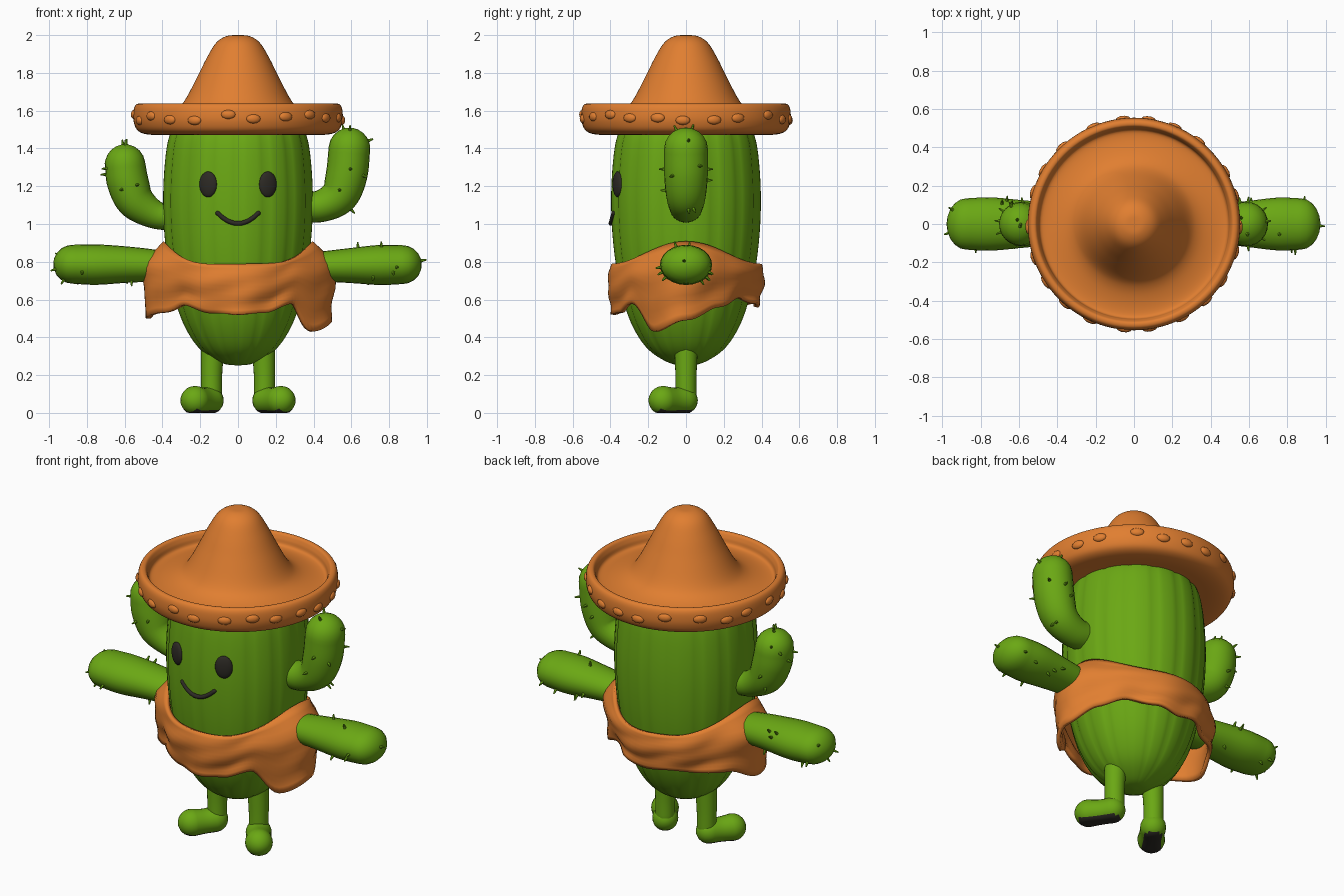
import bpy, bmesh, math, random
from mathutils import Vector, Matrix

random.seed(4)
cube = bpy.data.objects.get("Cube")
if cube:
    bpy.data.objects.remove(cube, do_unlink=True)


def material(name, rgb):
    m = bpy.data.materials.new(name)
    m.use_nodes = True
    m.diffuse_color = (*rgb, 1)
    bsdf = next(n for n in m.node_tree.nodes if n.type == 'BSDF_PRINCIPLED')
    bsdf.inputs["Base Color"].default_value = (*rgb, 1)
    bsdf.inputs["Roughness"].default_value = 0.8
    return m


GREEN = material("cactus green", (0.145, 0.39, 0.007))
ORANGE = material("clay orange", (0.75, 0.21, 0.03))
DARK = material("charcoal", (0.026, 0.023, 0.018))


def finish(bm, name, *mats, angle=50):
    bmesh.ops.recalc_face_normals(bm, faces=bm.faces)
    me = bpy.data.meshes.new(name)
    bm.to_mesh(me)
    bm.free()
    ob = bpy.data.objects.new(name, me)
    bpy.context.collection.objects.link(ob)
    for m in mats:
        me.materials.append(m)
    bpy.ops.object.select_all(action='DESELECT')
    ob.select_set(True)
    bpy.context.view_layer.objects.active = ob
    bpy.ops.object.shade_smooth_by_angle(angle=math.radians(angle))
    return ob


def spline(pts, steps=6):
    """Catmull-Rom samples through the given points."""
    v = [Vector(p) for p in pts]
    v = [2 * v[0] - v[1]] + v + [2 * v[-1] - v[-2]]
    out = []
    for a, b, c, d in zip(v, v[1:], v[2:], v[3:]):
        for i in range(steps):
            t = i / steps
            out.append(0.5 * (2 * b + (c - a) * t + (2 * a - 5 * b + 4 * c - d) * t * t
                              + (3 * b - a - 3 * c + d) * t ** 3))
    return out + [v[-2]]


def skin(bm, rings):
    """Join closed rings of points with quads."""
    vs = [[bm.verts.new(p) for p in ring] for ring in rings]
    n = len(vs[0])
    for a, b in zip(vs, vs[1:]):
        for i in range(n):
            j = (i + 1) % n
            bm.faces.new((a[i], a[j], b[j], b[i]))
    return vs


def lathe(name, profile, mat, ribs=0, depth=0, n=96, steps=5):
    bm = bmesh.new()
    rings = []
    for r, z in spline(profile, steps):
        ring = []
        for i in range(n):
            a = math.tau * i / n
            k = 1 - depth * (1 - abs(math.sin(ribs * a / 2))) ** 3
            ring.append((max(r, 0) * k * math.cos(a), max(r, 0) * k * math.sin(a), z))
        rings.append(ring)
    skin(bm, rings)
    bmesh.ops.remove_doubles(bm, verts=bm.verts, dist=0.0005)
    return finish(bm, name, mat)


def tube(path, side=(0, 1, 0), wide=1.0, n=24):
    """Round-ended tube along (x, y, z, radius) points."""
    side = Vector(side).normalized()
    s = spline(path)
    pos, rad = [p.xyz for p in s], [p.w for p in s]
    tan = [(pos[min(i + 1, len(s) - 1)] - pos[max(i - 1, 0)]).normalized() for i in range(len(s))]
    sections = list(zip(pos, rad, tan))
    arcs = [math.radians(d) for d in (18, 36, 54, 72, 85)]
    head = [(pos[0] - tan[0] * rad[0] * math.sin(a), rad[0] * math.cos(a), tan[0]) for a in reversed(arcs)]
    tail = [(pos[-1] + tan[-1] * rad[-1] * math.sin(a), rad[-1] * math.cos(a), tan[-1]) for a in arcs]
    bm = bmesh.new()
    rings = []
    for p, r, t in head + sections + tail:
        up = t.cross(side)
        rings.append([p + r * (side * wide * math.cos(math.tau * i / n) + up * math.sin(math.tau * i / n))
                      for i in range(n)])
    vs = skin(bm, rings)
    bm.faces.new(vs[0])
    bm.faces.new(vs[-1])
    return bm


# Ribbed body
body = lathe("body", [(0, .25), (.09, .265), (.2, .335), (.28, .45), (.335, .6), (.375, .8), (.395, 1.0),
                      (.397, 1.2), (.38, 1.4), (.35, 1.5), (.3, 1.56)], GREEN, ribs=16, depth=.022)

# Hat with rolled brim and tall crown
hat = lathe("hat", [(0, 1.5), (.3, 1.485), (.45, 1.472), (.525, 1.49), (.552, 1.54), (.553, 1.6), (.54, 1.632),
                    (.515, 1.635), (.5, 1.61), (.485, 1.575), (.42, 1.575), (.34, 1.6), (.285, 1.65),
                    (.22, 1.77), (.165, 1.88), (.115, 1.96), (.06, 1.995), (0, 2.0)], ORANGE)
bm = bmesh.new()
for i in range(22):
    a = math.tau * (i + random.uniform(-.2, .2)) / 22
    place = (Matrix.Rotation(a, 4, 'Z') @ Matrix.Translation((.55, 0, 1.565 + random.uniform(-.02, .02)))
             @ Matrix.Diagonal((.018, .04, .025, 1)))
    bmesh.ops.create_icosphere(bm, subdivisions=2, radius=1, matrix=place)
finish(bm, "brim_bumps", ORANGE)

# Arms
arms = []
for name, wide, path in (
    ("upper_arm_left", 1.05, [(.33, 0, 1.09, .08), (.44, 0, 1.095, .085), (.535, 0, 1.15, .1),
                              (.575, 0, 1.26, .11), (.59, 0, 1.4, .11)]),
    ("upper_arm_right", 1.05, [(-.33, 0, 1.03, .065), (-.44, 0, 1.05, .075), (-.54, 0, 1.12, .1),
                               (-.583, 0, 1.22, .11), (-.598, 0, 1.315, .107)]),
    ("lower_arm_left", 1.3, [(.33, 0, .77, .07), (.45, 0, .775, .08), (.6, 0, .78, .093),
                             (.75, 0, .783, .106), (.87, 0, .785, .103)]),
    ("lower_arm_right", 1.3, [(-.33, 0, .77, .07), (-.45, 0, .78, .085), (-.6, 0, .785, .097),
                              (-.75, 0, .785, .107), (-.875, 0, .787, .103)]),
):
    arms.append(finish(tube(path, wide=wide), name, GREEN))

# Thorns scattered on the outer arms
bm = bmesh.new()
for arm in arms:
    outer = [f for f in arm.data.polygons if abs(f.center.x) > .53]
    for f in random.sample(outer, 11):
        turn = f.normal.to_track_quat('Z', 'Y').to_matrix().to_4x4()
        bmesh.ops.create_cone(bm, cap_ends=True, segments=6, radius1=.011, radius2=.004, depth=.04,
                              matrix=Matrix.Translation(f.center + f.normal * .008) @ turn)
finish(bm, "thorns", GREEN)

# Legs and splayed feet with dark flat soles
for side, s in (("left", 1), ("right", -1)):
    finish(tube([(s * .135, 0, .34, .062), (s * .14, 0, .2, .056), (s * .14, 0, .09, .055)]),
           "leg_" + side, GREEN)
    bm = tube([(s * .147, -.01, .066, .072), (s * .185, -.065, .064, .07), (s * .227, -.122, .066, .077)],
              side=(.12, s * .085, 0), wide=1.0)
    for v in bm.verts:
        v.co.z = max(v.co.z, .004 if v.co.z > .004 else 0)
    for f in bm.faces:
        f.material_index = int(f.calc_center_median().z < .014)
    finish(bm, "foot_" + side, GREEN, DARK)

# Draped shawl: top edge lifts over the arms, ragged hem, bulging sleeve flaps
HEM = [.49, .56, .61, .58, .56, .58, .56, .57, .5, .53, .57, .53, .52, .53, .58, .43]
N, ROWS = 128, 12
rings = []
for row in range(ROWS + 1):
    t = row / ROWS
    ring = []
    for i in range(N):
        a = math.tau * i / N
        h = i / N * len(HEM)
        k = int(h)
        f = h - k
        f = f * f * (3 - 2 * f)
        low = HEM[k] * (1 - f) + HEM[(k + 1) % len(HEM)] * f
        c = abs(math.cos(a))
        high = .785 + .115 * c ** 4
        r = .387 + .018 * math.sin(math.pi * min(t * 1.3, 1)) - .008 * t
        r += .1 * c ** 8 * min(1, t * 3.5)
        r += .01 * t * math.sin(9 * a + 3 * t) + .004 * math.sin(5 * a + 14 * t)
        ring.append((r * math.cos(a), r * math.sin(a), high + (low - high) * t))
    rings.append(ring)
bm = bmesh.new()
skin(bm, rings)
shawl = finish(bm, "shawl", ORANGE, angle=70)
thick = shawl.modifiers.new("thickness", 'SOLIDIFY')
thick.thickness = .024
thick.offset = 0

# Eyes
for side, s in (("left", 1), ("right", -1)):
    bm = bmesh.new()
    place = (Matrix.Translation((s * .158, -.362, 1.21)) @ Matrix.Rotation(s * .41, 4, 'Z')
             @ Matrix.Diagonal((.05, .02, .068, 1)))
    bmesh.ops.create_uvsphere(bm, u_segments=24, v_segments=14, radius=1, matrix=place)
    finish(bm, "eye_" + side, DARK)

# Smile following the curved front
smile = []
for i in range(9):
    u = i / 4 - 1
    x = .108 * u
    smile.append((x, -math.sqrt(.398 ** 2 - x * x), 1.003 + .055 * u * u, .012))
finish(tube(smile, side=(0, 1, 0), n=12), "smile", DARK)
